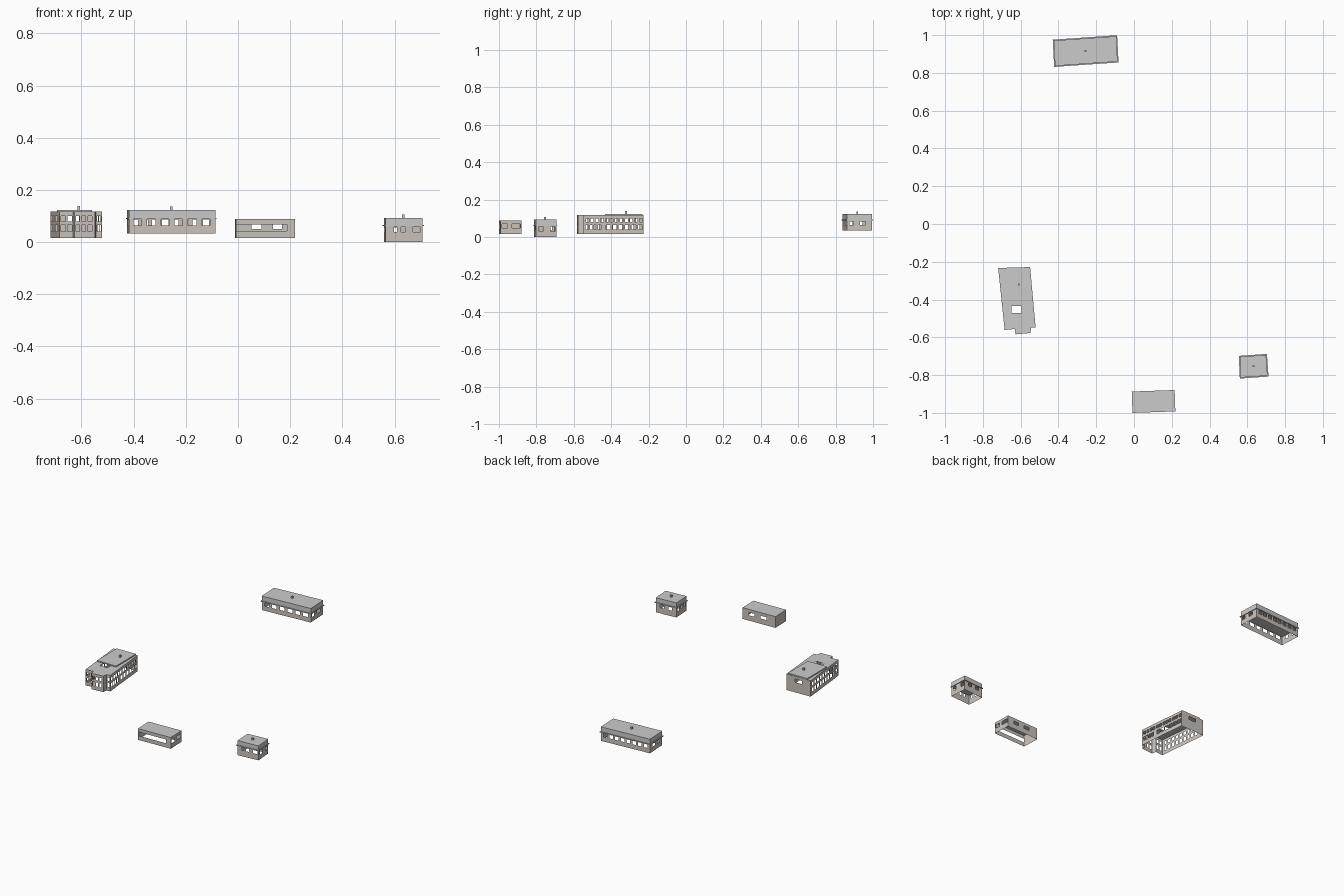
import bpy, bmesh
from mathutils import Vector

if "Cube" in bpy.data.objects:
    bpy.data.objects.remove(bpy.data.objects["Cube"])


def material(name, rgb):
    m = bpy.data.materials.new(name)
    m.diffuse_color = (*rgb, 1)
    m.use_nodes = True
    m.node_tree.nodes["Principled BSDF"].inputs["Base Color"].default_value = m.diffuse_color
    return m


WALL = material("plaster", (0.60, 0.55, 0.51))


def finish(bm, name, mat=None):
    bmesh.ops.remove_doubles(bm, verts=bm.verts[:], dist=1e-5)
    bmesh.ops.recalc_face_normals(bm, faces=bm.faces[:])
    me = bpy.data.meshes.new(name)
    bm.to_mesh(me)
    bm.free()
    ob = bpy.data.objects.new(name, me)
    bpy.context.collection.objects.link(ob)
    if mat:
        me.materials.append(mat)
    return ob


def row(u0, u1, n, z0, z1, fill=0.6):
    """n evenly spaced window openings between fractions u0 and u1."""
    step = (u1 - u0) / n
    return [(u0 + step * (i + 0.5 - fill / 2), u0 + step * (i + 0.5 + fill / 2), z0, z1)
            for i in range(n)]


def walls(name, pts, z0, z1, openings):
    """Thin shell along a closed outline; window cells are left open."""
    bm = bmesh.new()
    for i, p in enumerate(pts):
        a, b = Vector(p), Vector(pts[(i + 1) % len(pts)])
        wins = openings.get(i, [])
        us = sorted({0.0, 1.0, *[w[0] for w in wins], *[w[1] for w in wins]})
        zs = sorted({z0, z1, *[w[2] for w in wins], *[w[3] for w in wins]})
        for u, v in zip(us, us[1:]):
            for s, t in zip(zs, zs[1:]):
                um, zm = (u + v) / 2, (s + t) / 2
                if any(w[0] < um < w[1] and w[2] < zm < w[3] for w in wins):
                    continue
                q, r = a.lerp(b, u), a.lerp(b, v)
                bm.faces.new([bm.verts.new((*c, h)) for c, h in
                              ((q, s), (r, s), (r, t), (q, t))])
    return finish(bm, name, WALL)


def prism(name, pts, z0, z1, mat=None):
    bm = bmesh.new()
    f = bm.faces.new([bm.verts.new((*p, z0)) for p in pts])
    g = bmesh.ops.extrude_face_region(bm, geom=[f])
    for v in g["geom"]:
        if isinstance(v, bmesh.types.BMVert):
            v.co.z = z1
    if f.is_valid is False or len(bm.faces) < len(pts) + 2:
        bm.faces.new([v for v in bm.verts if abs(v.co.z - z0) < 1e-6])
    return finish(bm, name, mat)


def sheet(name, loops, z):
    """Flat roof sheet; later loops are holes."""
    bm = bmesh.new()
    for pts in loops:
        vs = [bm.verts.new((*p, z)) for p in pts]
        for i, v in enumerate(vs):
            bm.edges.new((v, vs[(i + 1) % len(vs)]))
    bmesh.ops.triangle_fill(bm, edges=bm.edges[:], use_beauty=True, normal=(0, 0, 1))
    return finish(bm, name)


def grow(pts, d):
    """Push the corners of a four-sided outline outwards."""
    n = len(pts)
    out = []
    for i in range(n):
        p = Vector(pts[i])
        e = (p - Vector(pts[i - 1])).normalized() + (p - Vector(pts[(i + 1) % n])).normalized()
        out.append(tuple(p + e * d))
    return out


def chimney(name, x, y, z0, z1, r=0.005):
    prism(name, [(x - r, y - r), (x + r, y - r), (x + r, y + r), (x - r, y + r)], z0, z1)


def roofed_house(name, pts, z0, eave, top, openings):
    walls(name + "_walls", pts, z0, eave, openings)
    prism(name + "_eaves", grow(pts, 0.005), eave - 0.002, eave + 0.002)
    prism(name + "_roof", pts, eave, top)
    cx, cy = [sum(c) / 4 for c in zip(*pts)]
    chimney(name + "_chimney", cx, cy, top, top + 0.013)


# long house at the back
roofed_house("long_house",
             [(-0.418, 0.837), (-0.087, 0.860), (-0.094, 0.994), (-0.425, 0.971)],
             0.034, 0.091, 0.124,
             {0: row(0.02, 0.97, 6, 0.064, 0.088),
              1: [(0.10, 0.26, 0.064, 0.084), (0.52, 0.74, 0.064, 0.084)],
              2: row(0.03, 0.97, 8, 0.064, 0.086),
              3: row(0.1, 0.9, 2, 0.064, 0.084, 0.45)})

# small house on the right
roofed_house("small_house",
             [(0.565, -0.813), (0.707, -0.803), (0.699, -0.693), (0.560, -0.703)],
             0.0, 0.063, 0.093,
             {0: [(0.23, 0.31, 0.038, 0.058), (0.42, 0.54, 0.038, 0.058),
                  (0.74, 0.95, 0.038, 0.058)],
              1: [(0.15, 0.35, 0.03, 0.055), (0.72, 0.94, 0.03, 0.055)],
              2: row(0.1, 0.9, 2, 0.036, 0.056, 0.45),
              3: row(0.05, 0.95, 3, 0.036, 0.056, 0.5)})

# flat-topped house at the front, with a ribbon window
flat = [(-0.008, -1.0), (0.219, -0.992), (0.215, -0.879), (-0.012, -0.887)]
walls("flat_house_walls", flat, 0.016, 0.088,
      {0: [(0.01, 0.86, 0.043, 0.067)],
       1: [(0.08, 0.34, 0.048, 0.07), (0.54, 0.95, 0.048, 0.07)],
       2: [(0.2, 0.36, 0.05, 0.068), (0.55, 0.72, 0.05, 0.068)]})
sheet("flat_house_roof", [flat], 0.088)

# two-storey block on the left, with a stepped front
block = [(-0.685, -0.561), (-0.632, -0.556), (-0.627, -0.584), (-0.548, -0.577),
         (-0.545, -0.549), (-0.521, -0.547), (-0.550, -0.228), (-0.719, -0.233)]
LOW, HIGH = (0.040, 0.065), (0.080, 0.100)
walls("block_walls", block, 0.015, 0.117,
      {0: row(0.05, 0.98, 2, *LOW, 0.7) + row(0.05, 0.98, 2, *HIGH, 0.7),
       2: row(0.02, 0.9, 3, *LOW, 0.6) + row(0.02, 0.9, 3, *HIGH, 0.6),
       4: row(0.0, 1.0, 1, *LOW) + row(0.0, 1.0, 1, *HIGH),
       5: row(0.02, 0.3, 4, *LOW, 0.65) + row(0.36, 1.0, 6, *LOW, 0.75)
          + row(0.02, 1.0, 12, *HIGH, 0.6),
       6: [(0.35, 0.65, *HIGH)],
       7: row(0.03, 0.97, 10, *LOW, 0.6) + row(0.03, 0.97, 10, *HIGH, 0.6)})
well = [(-0.648, -0.470), (-0.595, -0.470), (-0.595, -0.434), (-0.648, -0.434)]
sheet("block_roof", [block, well], 0.117)

# raised roof deck and chimney on the block
deck = [(-0.694, -0.434), (-0.559, -0.434), (-0.559, -0.232), (-0.694, -0.234)]
prism("block_raised_roof", deck, 0.117, 0.124)
chimney("block_chimney", -0.61, -0.32, 0.124, 0.138)
